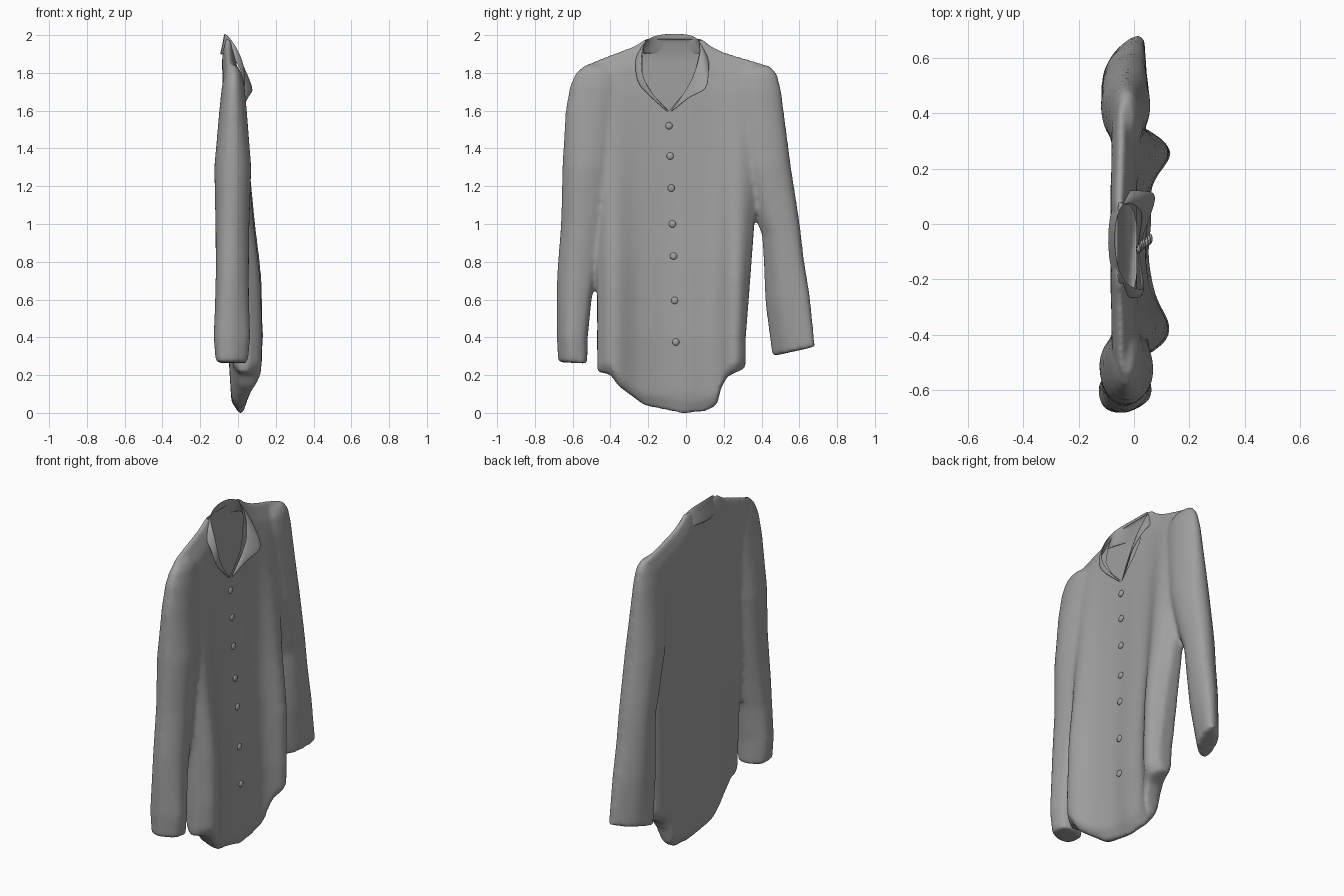
import bpy, bmesh
from math import sin, cos, pi, exp
from mathutils import Vector

if "Cube" in bpy.data.objects:
    bpy.data.objects.remove(bpy.data.objects["Cube"])


def lerp_table(pts, t):
    """Piecewise linear lookup in [(key, value), ...]."""
    if t <= pts[0][0]:
        return pts[0][1]
    for (a, u), (b, v) in zip(pts, pts[1:]):
        if t <= b:
            return u + (v - u) * (t - a) / (b - a)
    return pts[-1][1]


def loft(bm, rings):
    """Skin closed rings and close both ends with strips of quads."""
    rows = [[bm.verts.new(p) for p in r] for r in rings]
    m = len(rows[0])
    for a, b in zip(rows, rows[1:]):
        for i in range(m):
            j = (i + 1) % m
            bm.faces.new((a[i], a[j], b[j], b[i]))
    for r in (rows[0], rows[-1]):
        for i in range(m // 2 - 1):
            bm.faces.new((r[i], r[i + 1], r[m - 2 - i], r[m - 1 - i]))


cloth = bpy.data.materials.new("grey_cloth")
cloth.diffuse_color = (.35, .35, .35, 1)
cloth.use_nodes = True
cloth.node_tree.nodes["Principled BSDF"].inputs["Base Color"].default_value = cloth.diffuse_color


def add_object(name, bm):
    bmesh.ops.recalc_face_normals(bm, faces=bm.faces)
    me = bpy.data.meshes.new(name)
    bm.to_mesh(me)
    bm.free()
    me.materials.append(cloth)
    ob = bpy.data.objects.new(name, me)
    bpy.context.collection.objects.link(ob)
    return ob


def apply_modifiers(ob):
    dg = bpy.context.evaluated_depsgraph_get()
    me = bpy.data.meshes.new_from_object(ob.evaluated_get(dg))
    ob.modifiers.clear()
    ob.data = me
    me.materials.clear()
    me.materials.append(cloth)
    for p in me.polygons:
        p.use_smooth = True
        p.material_index = 0


# Torso outline: hem and shoulder heights across y, side seams and depth over z
HEM = [(-.465, .215), (-.40, .205), (-.36, .145), (-.22, .04), (-.02, -.004), (.10, .006),
       (.165, .04), (.18, .12), (.22, .195), (.31, .235)]
TOP = [(-.60, 1.79), (-.55, 1.835), (-.40, 1.895), (-.27, 1.945), (-.21, 1.985), (.08, 1.985),
       (.13, 1.945), (.20, 1.91), (.45, 1.835)]
LEFT = [(.2, -.47), (.7, -.47), (1.3, -.48), (1.8, -.54)]
RIGHT = [(.2, .315), (.35, .315), (.6, .335), (1.0, .365), (1.4, .43), (1.8, .45)]
FRONT = [(0, .03), (.1, .05), (.4, .058), (.8, .045), (1, .032), (1.5, .014), (1.7, .008),
         (1.95, -.02)]
BACK = [(0, -.005), (.06, -.035), (.3, -.05), (.5, -.06), (1, -.075), (1.4, -.085),
        (1.7, -.082), (1.95, -.085)]


def torso_ring(v, n=48):
    front, back = [], []
    for i in range(n + 1):
        s = i / n
        zn = .2 + 1.6 * v
        y0, y1 = lerp_table(LEFT, zn), lerp_table(RIGHT, zn)
        y = y0 + (y1 - y0) * s
        h, t = lerp_table(HEM, y), lerp_table(TOP, y)
        z = h + (t - h) * v
        xf, xb = lerp_table(FRONT, z), lerp_table(BACK, z)
        xf += .078 * min(1, 1.4 * (1 - v)) * (
            exp(-((y + .38) / .10) ** 2) + exp(-((y - .27) / .10) ** 2))
        xf += .006 * (1 - v) * sin(25 * y + 1)
        xb += .02 * (1 - v) * (exp(-((y + .36) / .07) ** 2) + exp(-((y - .25) / .07) ** 2))
        mid = (xf + xb) / 2
        e = max(.25, 1 - abs(2 * s - 1) ** 12) ** .5
        e *= max(.12, min(1, (t - z) / .10)) ** .5 * min(1, .55 + v / .06)
        front.append((mid + (xf - mid) * e, y, z))
        back.append((mid + (xb - mid) * e, y, z))
    return front + back[::-1]


# Sleeve stations: y centre, z, y radius, x radius
LEFT_SLEEVE = [(-.48, 1.84, .06, .02), (-.48, 1.80, .105, .045), (-.485, 1.73, .13, .06),
               (-.50, 1.6, .138, .073), (-.52, 1.3, .135, .098), (-.545, 1.0, .117, .09),
               (-.578, .74, .104, .088), (-.592, .6, .092, .09), (-.602, .4, .082, .098),
               (-.60, .265, .078, .085)]
RIGHT_SLEEVE = [(.39, 1.835, .06, .02), (.38, 1.79, .105, .045), (.38, 1.70, .125, .06),
                (.40, 1.5, .13, .075), (.425, 1.3, .13, .09), (.483, 1.04, .112, .085),
                (.505, .95, .102, .082), (.518, .8, .106, .08), (.538, .6, .118, .075),
                (.57, .325, .114, .06)]


def sleeve_rings(stations, tilt, shift, turn, n=32):
    zs = [s[1] for s in stations]
    rings = []
    for a, b in zip(stations, stations[1:]):
        rings += [[p + (q - p) * f / 4 for p, q in zip(a, b)] for f in range(4)]
    rings.append(stations[-1])
    out = []
    for y, z, ry, rx in rings:
        low = (zs[0] - z) / (zs[0] - zs[-1])
        ring = []
        for i in range(n):
            a = 2 * pi * (i + .5) / n
            x = -.025 + shift * low + rx * sin(a) * (1 + .06 * low * sin(4 * a))
            ring.append((x + turn * low ** 2 * cos(a), y + ry * cos(a),
                         z + tilt * low * ry * cos(a)))
        out.append(ring)
    return out


# Shirt: torso and sleeves fused into one cloth surface
bm = bmesh.new()
loft(bm, [torso_ring(k / 70) for k in range(71)])
loft(bm, sleeve_rings(LEFT_SLEEVE, -.05, -.008, .02))
loft(bm, sleeve_rings(RIGHT_SLEEVE, .22, -.015, .055))
shirt = add_object("shirt", bm)
rm = shirt.modifiers.new("fuse", 'REMESH')
rm.mode = 'VOXEL'
rm.voxel_size = .011
sm = shirt.modifiers.new("soften", 'SMOOTH')
sm.factor = .5
sm.iterations = 14
apply_modifiers(shirt)

# Open the V neck and tidy its rim
NECK_L = [(1.6, -.09), (1.68, -.17), (1.78, -.232), (1.9, -.228), (2.05, -.205)]
NECK_R = [(1.6, -.09), (1.71, .005), (1.78, .04), (1.9, .07), (2.05, .08)]
bm = bmesh.new()
bm.from_mesh(shirt.data)
bm.normal_update()
cut = []
for f in bm.faces:
    c, n = f.calc_center_median(), f.normal
    if c.z > 1.6 and n.x > -.2 and c.x > -.075 and \
            lerp_table(NECK_L, c.z) < c.y < lerp_table(NECK_R, c.z):
        cut.append(f)
bmesh.ops.delete(bm, geom=cut, context='FACES')
for v in bm.verts:
    if v.is_boundary and 1.6 < v.co.z < 1.9:
        v.co.y = min(lerp_table(NECK_L, v.co.z), lerp_table(NECK_R, v.co.z),
                     key=lambda q: abs(q - v.co.y))
bm.to_mesh(shirt.data)
bm.free()

# Collar: fold line (x, y, z) and outer leaf edge (x, y, z) around the neck
COLLAR = [((.012, -.09, 1.59), (.014, -.095, 1.588)), ((.025, -.175, 1.68), (.024, -.195, 1.68)),
          ((.04, -.24, 1.79), (.03, -.262, 1.74)), ((.015, -.235, 1.90), (.012, -.27, 1.84)),
          ((-.045, -.215, 1.995), (-.065, -.27, 1.92)), ((-.08, -.07, 2.015), (-.105, -.07, 1.88)),
          ((-.055, .08, 2.0), (-.075, .13, 1.92)), ((0, .075, 1.90), (.03, .12, 1.82)),
          ((.03, .04, 1.79), (.09, .12, 1.70)), ((.025, .0, 1.705), (.06, .035, 1.69)),
          ((.012, -.085, 1.59), (.014, -.08, 1.588))]
bm = bmesh.new()
rows = []
for fold, leaf in COLLAR:
    a, b = Vector(fold), Vector(leaf)
    rows.append([bm.verts.new(p) for p in (a, a.lerp(b, .5) + Vector((.004, 0, .006)), b)])
for r, q in zip(rows, rows[1:]):
    for i in range(2):
        bm.faces.new((r[i], r[i + 1], q[i + 1], q[i]))
collar = add_object("collar", bm)
so = collar.modifiers.new("thickness", 'SOLIDIFY')
so.thickness = .008
so.offset = 0
sub = collar.modifiers.new("smooth", 'SUBSURF')
sub.levels = sub.render_levels = 2
apply_modifiers(collar)

# Buttons down the front, seated on the cloth
for k, z in enumerate((1.52, 1.36, 1.19, 1.0, .83, .595, .375)):
    y = -.09 + .006 * k
    hit, loc, _, _ = shirt.ray_cast(Vector((1, y, z)), Vector((-1, 0, 0)))
    bm = bmesh.new()
    bmesh.ops.create_uvsphere(bm, u_segments=16, v_segments=8, radius=.019)
    for v in bm.verts:
        v.co = Vector((v.co.x * .45 + (loc.x if hit else .05) + .003, v.co.y + y, v.co.z + z))
    button = add_object("button_%d" % (k + 1), bm)
    for p in button.data.polygons:
        p.use_smooth = True
